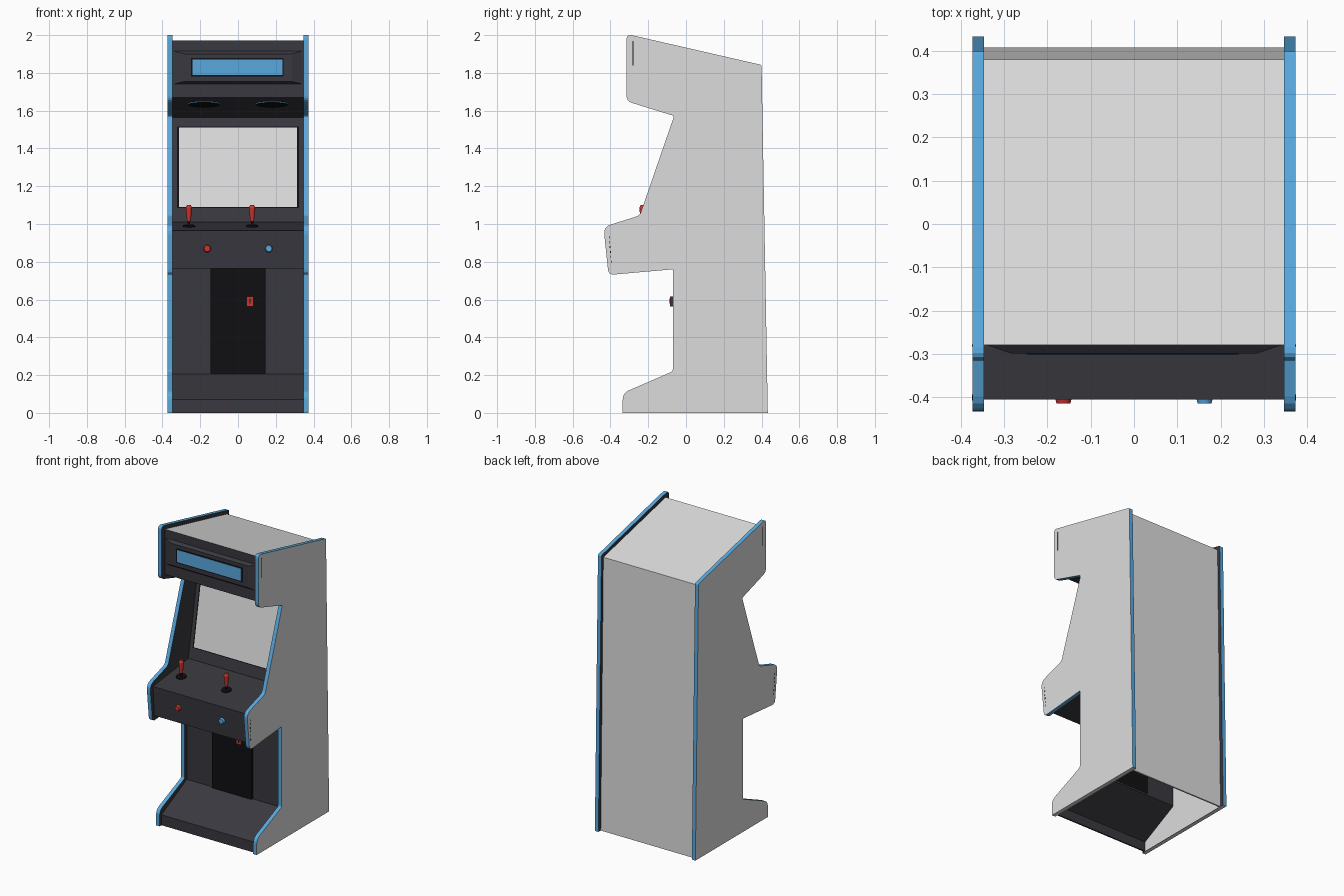
import bpy, bmesh, math
from mathutils import Vector, Matrix

cube = bpy.data.objects.get("Cube")
if cube:
    bpy.data.objects.remove(cube)


def material(name, rgb):
    m = bpy.data.materials.new(name)
    m.use_nodes = True
    m.diffuse_color = (*rgb, 1)
    m.node_tree.nodes["Principled BSDF"].inputs["Base Color"].default_value = (*rgb, 1)
    return m


GREY = material("light_grey", (0.72, 0.72, 0.72))
BLUE = material("trim_blue", (0.10, 0.40, 0.74))
DARK = material("charcoal", (0.04, 0.04, 0.05))
BLACK = material("black", (0.005, 0.005, 0.006))
RED = material("red", (0.60, 0.035, 0.03))


def make(name, bm, *mats):
    me = bpy.data.meshes.new(name)
    bm.to_mesh(me)
    bm.free()
    ob = bpy.data.objects.new(name, me)
    for m in mats:
        me.materials.append(m)
    bpy.context.collection.objects.link(ob)
    return ob


def box(name, center, size, mat, tilt=0.0):
    bm = bmesh.new()
    bmesh.ops.create_cube(bm, size=1)
    bm.transform(Matrix.Translation(center) @ Matrix.Rotation(tilt, 4, 'X')
                 @ Matrix.Diagonal((*size, 1)))
    return make(name, bm, mat)


def cylinder(name, center, r1, r2, depth, mat, tilt=0.0, squash=1.0):
    bm = bmesh.new()
    bmesh.ops.create_cone(bm, cap_ends=True, segments=24, radius1=r1, radius2=r2, depth=depth)
    bm.transform(Matrix.Translation(center) @ Matrix.Rotation(tilt, 4, 'X')
                 @ Matrix.Diagonal((1, squash, 1, 1)))
    for f in bm.faces:
        f.smooth = len(f.verts) == 4
    for e in bm.edges:
        e.smooth = all(f.smooth for f in e.link_faces)
    return make(name, bm, mat)


def rounded(corners):
    """Outline of (y, z, fillet length) corners with the fillets filled in."""
    out = []
    for i, (y, z, d) in enumerate(corners):
        p = Vector((y, z))
        if not d:
            out.append(p)
            continue
        prev, nxt = Vector(corners[i - 1][:2]), Vector(corners[(i + 1) % len(corners)][:2])
        a, b = p + (prev - p).normalized() * d, p + (nxt - p).normalized() * d
        for t in (0, 0.25, 0.5, 0.75, 1):
            out.append(a * (1 - t) ** 2 + p * 2 * t * (1 - t) + b * t * t)
    return out


# Side panels: grey outside, charcoal inside, blue edge trim
side = rounded([
    (-0.335, 0, 0), (-0.335, 0.105, 0.035), (-0.07, 0.22, 0.01), (-0.07, 0.76, 0),
    (-0.41, 0.73, 0.03), (-0.437, 0.985, 0.04), (-0.245, 1.045, 0.02),
    (-0.063, 1.572, 0.012), (-0.315, 1.65, 0.03), (-0.315, 2.006, 0.03),
    (0.40, 1.842, 0.01), (0.433, 0, 0)])
for name, s in (("left_side_panel", 1), ("right_side_panel", -1)):
    bm = bmesh.new()
    face = bm.faces.new([bm.verts.new((s * 0.347, p.x, p.y)) for p in side])
    ext = bmesh.ops.extrude_face_region(bm, geom=[face])
    moved = [v for v in ext["geom"] if isinstance(v, bmesh.types.BMVert)]
    bmesh.ops.translate(bm, verts=moved, vec=(s * 0.026, 0, 0))
    bmesh.ops.recalc_face_normals(bm, faces=bm.faces)
    for f in bm.faces:
        if abs(f.normal.x) > 0.9:
            f.material_index = 0 if f.normal.x * s > 0 else 2
        else:
            f.material_index = 0 if f.normal.z < -0.99 and f.calc_center_median().z < 0.01 else 1
    make(name, bm, GREY, BLUE, DARK)

# Cabinet shell between the sides, open underneath
shell = [(-0.315, 0), (-0.315, 0.07), (-0.047, 0.205), (-0.047, 0.785), (-0.392, 0.765),
         (-0.405, 0.965), (-0.03, 1.01), (0.07, 1.565), (-0.28, 1.67), (-0.28, 1.972),
         (0.38, 1.822), (0.408, 0)]
bm = bmesh.new()
rows = [[bm.verts.new((x, y, z)) for x in (-0.347, 0.347)] for y, z in shell]
for i, (a, b) in enumerate(zip(rows, rows[1:])):
    f = bm.faces.new((a[0], a[1], b[1], b[0]))
    f.material_index = 1 if i >= len(shell) - 3 else 0
body = make("cabinet_shell", bm, DARK, GREY)
mod = body.modifiers.new("thickness", 'SOLIDIFY')
mod.thickness, mod.offset = 0.01, -1

# Pale lining of the cabinet interior
for name, x in (("left_lining", 0.345), ("right_lining", -0.345)):
    bm = bmesh.new()
    bm.faces.new([bm.verts.new((x, y, z)) for y, z in shell])
    make(name, bm, GREY)

# Marquee: raised bevelled panel with a blue window
bm = bmesh.new()
bmesh.ops.create_cube(bm, size=2)
for v in bm.verts:
    front = v.co.y < 0
    v.co = Vector((v.co.x * (0.285 if front else 0.343), -0.299 if front else -0.279,
                   1.828 + v.co.z * (0.073 if front else 0.088)))
make("marquee_panel", bm, DARK)
box("marquee_window_frame", (-0.003, -0.299, 1.83), (0.49, 0.004, 0.096), BLACK)
box("marquee_window", (-0.003, -0.301, 1.83), (0.476, 0.004, 0.082), BLUE)

# Speakers in the overhang
for name, x in (("left_speaker", 0.18), ("right_speaker", -0.18)):
    cylinder(name + "_ring", (x, -0.165, 1.635), 0.087, 0.087, 0.006, BLUE, -0.2915, 0.56)
    cylinder(name + "_grille", (x, -0.165, 1.634), 0.084, 0.084, 0.008, BLACK, -0.2915, 0.55)

# Screen on the sloping bezel
bezel_tilt = -math.atan2(0.10, 0.555)
box("screen_border", (0, 0.022, 1.30), (0.645, 0.006, 0.44), BLACK, bezel_tilt)
box("screen", (0, 0.021, 1.30), (0.626, 0.008, 0.427), GREY, bezel_tilt)

# Joysticks
for name, x in (("first", -0.26), ("second", 0.075)):
    cylinder(name + "_joystick_base", (x, -0.23, 0.99), 0.032, 0.03, 0.008, BLACK, 0.12)
    cylinder(name + "_joystick_shaft", (x, -0.23, 1.005), 0.007, 0.007, 0.04, BLACK)
    cylinder(name + "_joystick_handle", (x, -0.23, 1.05), 0.01, 0.017, 0.07, RED)
    cylinder(name + "_joystick_top", (x, -0.23, 1.0925), 0.017, 0.01, 0.015, RED)

# Start buttons on the control panel front
for name, x, mat in (("red_button", -0.163, RED), ("blue_button", 0.163, BLUE)):
    cylinder(name, (x, -0.405, 0.87), 0.021, 0.016, 0.02, mat, math.pi / 2)

# Coin door and its slot
box("coin_door", (0, -0.052, 0.487), (0.29, 0.028, 0.556), BLACK)
box("coin_slot", (0.063, -0.073, 0.59), (0.036, 0.02, 0.052), DARK)
box("coin_slot_face", (0.063, -0.084, 0.59), (0.036, 0.004, 0.052), RED)
box("coin_slot_slit", (0.063, -0.0865, 0.592), (0.006, 0.002, 0.026), BLACK)

# Fine seams on the outer sides
for name, s in (("left", 1), ("right", -1)):
    box(name + "_marquee_seam", (s * 0.373, -0.281, 1.905), (0.002, 0.004, 0.13), BLACK)
    for i in range(6):
        box(name + "_control_seam", (s * 0.373, -0.406 + i * 0.002, 0.93 - i * 0.026),
            (0.002, 0.004, 0.012), BLACK)
